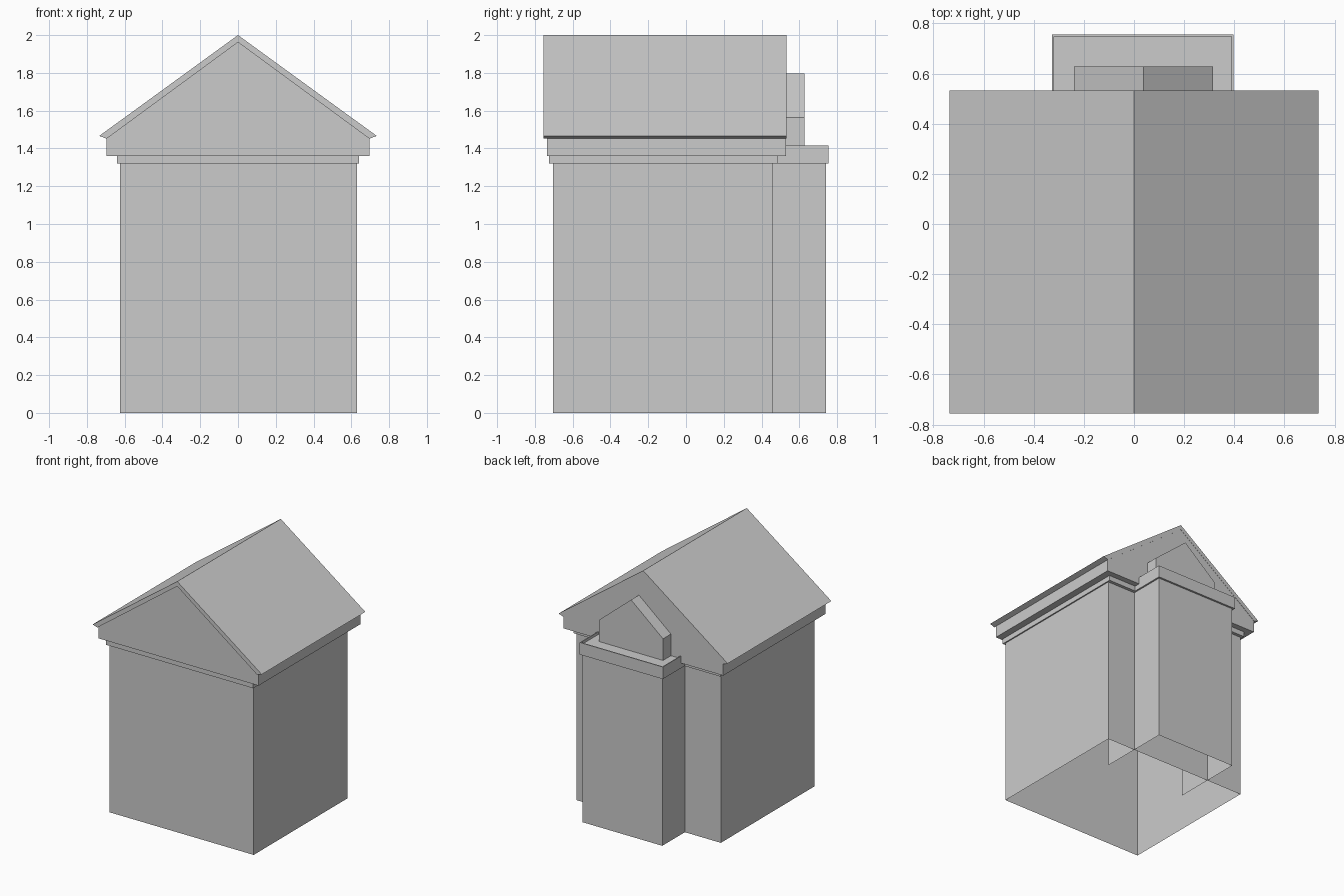
import bpy

if "Cube" in bpy.data.objects:
    bpy.data.objects.remove(bpy.data.objects["Cube"])


def make(name, verts, faces):
    mesh = bpy.data.meshes.new(name)
    mesh.from_pydata(verts, [], faces)
    mesh.update()
    obj = bpy.data.objects.new(name, mesh)
    bpy.context.collection.objects.link(obj)
    return obj


def ring_shell(name, rings, open_front=False, floor=False):
    """Skin stacked rectangles (x0, x1, y0, y1, z) into an open shell."""
    verts, faces = [], []
    for x0, x1, y0, y1, z in rings:
        verts += [(x0, y0, z), (x1, y0, z), (x1, y1, z), (x0, y1, z)]
    for r in range(len(rings) - 1):
        for i in range(1 if open_front else 0, 4):
            j = (i + 1) % 4
            a = r * 4
            faces.append((a + i, a + j, a + 4 + j, a + 4 + i))
    if floor:
        faces.append(tuple(range(len(verts) - 4, len(verts))))
    return make(name, verts, faces)


def prism(name, profile, y0, y1):
    """Extrude an anticlockwise x-z profile (seen from the front) along y."""
    n = len(profile)
    verts = [(x, y, z) for y in (y0, y1) for x, z in profile]
    faces = [(i, i + n, (i + 1) % n + n, (i + 1) % n) for i in range(n)]
    faces += [tuple(range(n)), tuple(reversed(range(n, 2 * n)))]
    return make(name, verts, faces)


# Main walls stepping out to the band and cornice, open underneath
ring_shell("main_walls", [
    (-.625, .63, -.705, .46, 0), (-.625, .63, -.705, .46, 1.32),
    (-.64, .64, -.725, .485, 1.32), (-.64, .64, -.725, .485, 1.36),
    (-.695, .695, -.737, .53, 1.36), (-.695, .695, -.737, .53, 1.452)])

# Gable triangles
for name, y, face in (("front_gable", -.737, (0, 1, 2)), ("back_gable", .53, (2, 1, 0))):
    make(name, [(-.695, y, 1.452), (.695, y, 1.452), (0, y, 1.962)], [face])

# Pitched roof slab
prism("roof", [(-.735, 1.466), (-.695, 1.452), (0, 1.962), (.695, 1.452),
               (.735, 1.466), (0, 2.0)], -.755, .532)

# Rear wing with rimmed flat top, running into the house and open there
ring_shell("rear_wing", [
    (-.312, .383, .17, .74, 0), (-.312, .383, .17, .74, 1.32),
    (-.327, .396, .17, .755, 1.32), (-.327, .396, .17, .755, 1.415),
    (-.32, .389, .17, .747, 1.415), (-.32, .389, .17, .747, 1.395)],
    open_front=True, floor=True)

# Small gabled block on the wing
prism("rear_dormer", [(-.24, 1.395), (.316, 1.395), (.316, 1.565),
                      (.038, 1.797), (-.24, 1.565)], .45, .628)
